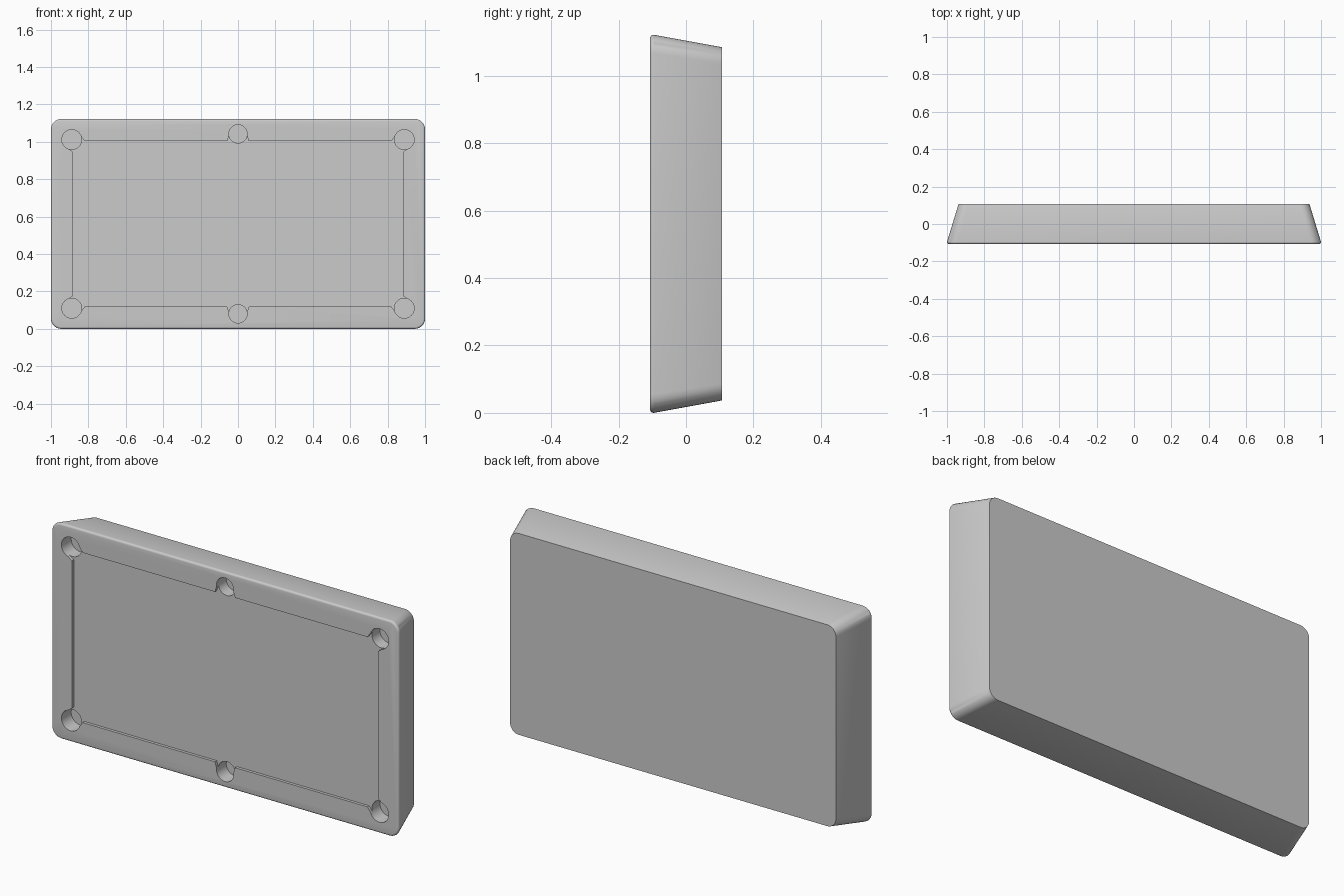
import bpy, bmesh
from math import sin, cos, pi

if "Cube" in bpy.data.objects:
    bpy.data.objects.remove(bpy.data.objects["Cube"])

CZ = 0.561            # height of the table centre
FRONT, BACK = -0.107, 0.107


def rounded_rect(hx, hz, r, seg=8):
    pts = []
    for i, (sx, sz) in enumerate([(1, 1), (-1, 1), (-1, -1), (1, -1)]):
        for k in range(seg + 1):
            a = pi / 2 * (i + k / seg)
            pts.append((sx * (hx - r) + r * cos(a), sz * (hz - r) + r * sin(a)))
    return pts


def loft(bm, sections):
    """Skin matching xz outlines placed at given y and cap both ends."""
    rings = [[bm.verts.new((x, y, CZ + z)) for x, z in pts] for y, pts in sections]
    n = len(rings[0])
    for a, b in zip(rings, rings[1:]):
        for i in range(n):
            bm.faces.new((a[i], a[(i + 1) % n], b[(i + 1) % n], b[i]))
    bm.faces.new(rings[0])
    bm.faces.new(rings[-1])


def make(name, parts):
    bm = bmesh.new()
    for sections in parts:
        loft(bm, sections)
    bmesh.ops.recalc_face_normals(bm, faces=bm.faces)
    me = bpy.data.meshes.new(name)
    bm.to_mesh(me)
    bm.free()
    ob = bpy.data.objects.new(name, me)
    bpy.context.collection.objects.link(ob)
    return ob


def cut(target, cutter):
    cutter.hide_render = True
    m = target.modifiers.new("cut", 'BOOLEAN')
    m.operation, m.solver, m.object = 'DIFFERENCE', 'EXACT', cutter
    bpy.context.view_layer.objects.active = target
    bpy.ops.object.modifier_apply(modifier=m.name)
    bpy.data.objects.remove(cutter)


# Tapered body with a softly rounded front rim
R = 0.011
body = []
for k in range(5):
    a = pi / 2 * k / 4
    inset = R * (1 - sin(a))
    body.append((FRONT + R * (1 - cos(a)),
                 rounded_rect(1 - inset, CZ - inset, 0.055 - inset)))
body.append((BACK, rounded_rect(0.938, 0.524, 0.05)))
table = make("table_body", [body])

# Shallow playing field with flared pocket mouths, mirrored from one quarter
quarter = [(0.046, 0.48), (0.058, 0.442), (0.82, 0.442),
           (0.852, 0.486), (0.924, 0.414), (0.881, 0.384)]
outline = (quarter + [(x, -z) for x, z in reversed(quarter)]
           + [(-x, -z) for x, z in quarter]
           + [(-x, z) for x, z in reversed(quarter)])
cut(table, make("field_cutter", [[(FRONT - 0.05, outline), (FRONT + 0.015, outline)]]))

# Six round pockets
holes = []
for x, z, r in [(0, 0.481, 0.049), (0.889, 0.451, 0.053), (-0.889, 0.451, 0.053)]:
    for s in (1, -1):
        ring = [(x + r * cos(2 * pi * k / 32), s * z + r * sin(2 * pi * k / 32))
                for k in range(32)]
        holes.append([(FRONT - 0.04, ring), (FRONT + 0.08, ring)])
cut(table, make("pocket_cutter", holes))

# Smooth the rounded edges, keep the creases
bpy.ops.object.select_all(action='DESELECT')
table.select_set(True)
bpy.context.view_layer.objects.active = table
bpy.ops.object.shade_smooth_by_angle(angle=pi / 6)
